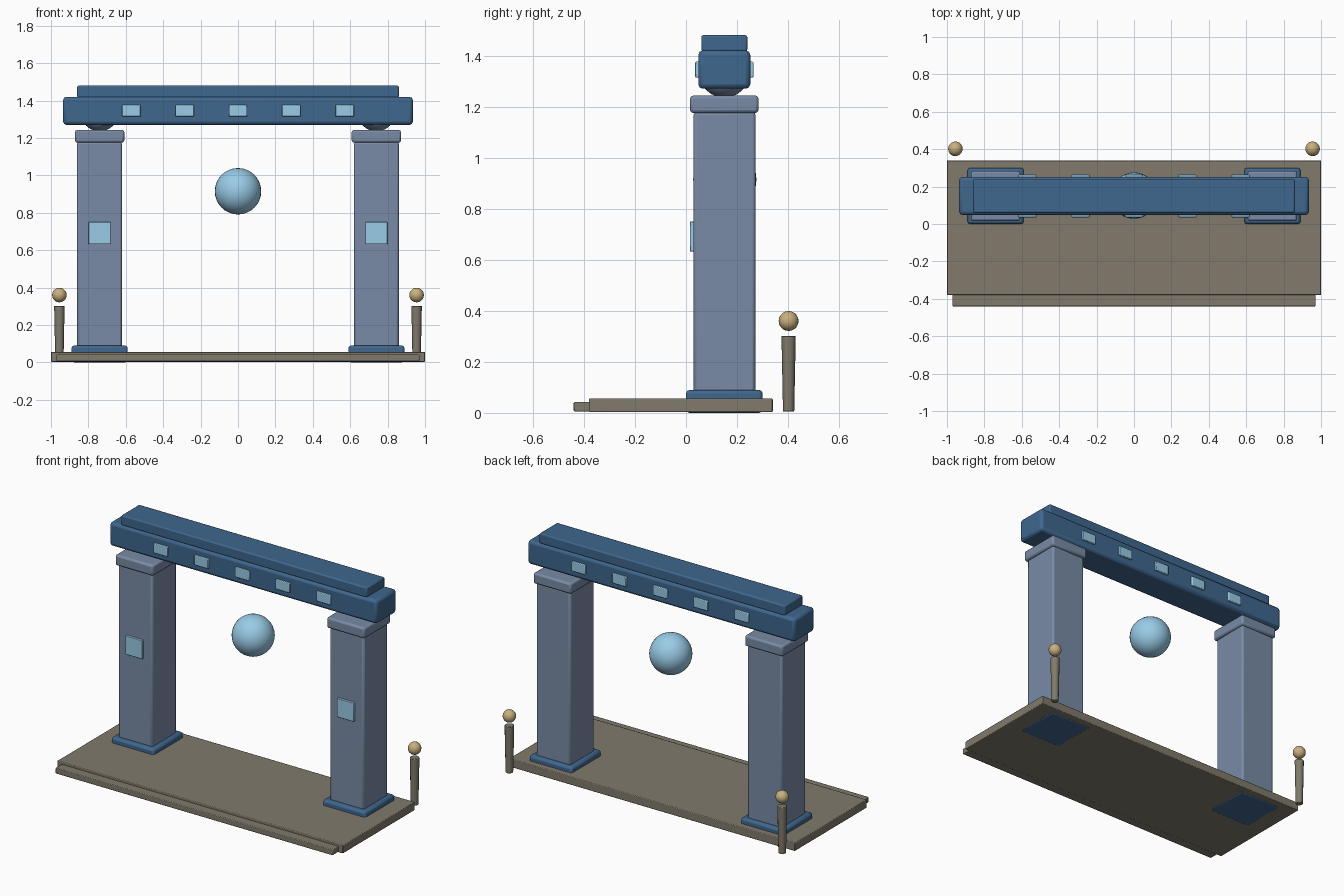
import bpy, math

if "Cube" in bpy.data.objects:
    bpy.data.objects.remove(bpy.data.objects["Cube"])


def mat(name, rgb):
    m = bpy.data.materials.new(name)
    m.diffuse_color = (*rgb, 1)
    m.use_nodes = True
    m.node_tree.nodes["Principled BSDF"].inputs["Base Color"].default_value = m.diffuse_color
    return m


STONE = mat("tan_stone", (0.22, 0.195, 0.15))
PILLAR = mat("grey_blue", (0.19, 0.26, 0.38))
BLUE = mat("deep_blue", (0.05, 0.135, 0.27))
GLOW = mat("pale_blue", (0.32, 0.60, 0.80))
GOLD = mat("gold", (0.58, 0.43, 0.21))


def finish(ob, name, m):
    ob.name = name
    ob.data.materials.append(m)
    bpy.ops.object.shade_smooth_by_angle(angle=math.radians(35))
    return ob


def bevel(ob, width):
    if width:
        mod = ob.modifiers.new("bevel", 'BEVEL')
        mod.width = width
        mod.segments = 2


def box(name, x, y, z, m, width=0.0):
    """Box from (min, max) pairs, with an optional bevel."""
    bpy.ops.mesh.primitive_cube_add(size=1)
    ob = bpy.context.object
    lims = (x, y, z)
    for v in ob.data.vertices:
        v.co = [(a + b) / 2 + c * (b - a) for (a, b), c in zip(lims, v.co)]
    finish(ob, name, m)
    bevel(ob, width)
    return ob


def ball(name, loc, r, m, seg=32):
    bpy.ops.mesh.primitive_uv_sphere_add(segments=seg, ring_count=seg // 2, radius=r, location=loc)
    return finish(bpy.context.object, name, m)


# Platform and front step
box("platform", (-1, 1), (-0.38, 0.34), (0.003, 0.056), STONE, 0.004)
box("front_step", (-0.97, 0.97), (-0.44, -0.375), (0.006, 0.042), STONE, 0.004)

for side, s in (("left", -1), ("right", 1)):
    cx = 0.74 * s

    def span(h):
        return (cx - h, cx + h)

    # Pillar with plinth, capital and front inlay
    box(side + "_plinth", span(0.15), (0.0, 0.30), (0.0, 0.09), BLUE, 0.014)
    box(side + "_pillar", span(0.12), (0.03, 0.272), (0.05, 1.18), PILLAR, 0.012)
    box(side + "_capital", span(0.132), (0.016, 0.284), (1.175, 1.243), PILLAR, 0.012)
    box(side + "_inlay", span(0.059), (0.015, 0.04), (0.632, 0.75), GLOW, 0.003)
    # Rounded bearing between capital and lintel
    ball(side + "_bearing", (cx, 0.15, 1.335), 0.10, PILLAR, 24)
    # Lamp post behind the platform
    px, py = 0.955 * s, 0.402
    bpy.ops.mesh.primitive_cone_add(vertices=12, radius1=0.022, radius2=0.028,
                                    depth=0.297, location=(px, py, 0.1535))
    post = finish(bpy.context.object, side + "_lamp_post", STONE)
    bevel(post, 0.003)
    ball(side + "_lamp_ball", (px, py, 0.36), 0.039, GOLD, 20)

# Lintel and roof slab
box("lintel", (-0.935, 0.935), (0.048, 0.252), (1.27, 1.42), BLUE, 0.018)
box("roof_slab", (-0.86, 0.86), (0.06, 0.24), (1.415, 1.48), BLUE, 0.008)

# Row of inlays on both faces of the lintel
for i in range(5):
    x = -0.57 + 0.285 * i
    for face, y in (("front", (0.036, 0.06)), ("back", (0.24, 0.264))):
        box(f"lintel_{face}_inlay_{i + 1}", (x - 0.049, x + 0.049), y, (1.314, 1.376), GLOW, 0.004)

# Floating orb in the gateway
ball("orb", (0, 0.152, 0.915), 0.124, GLOW, 32)
